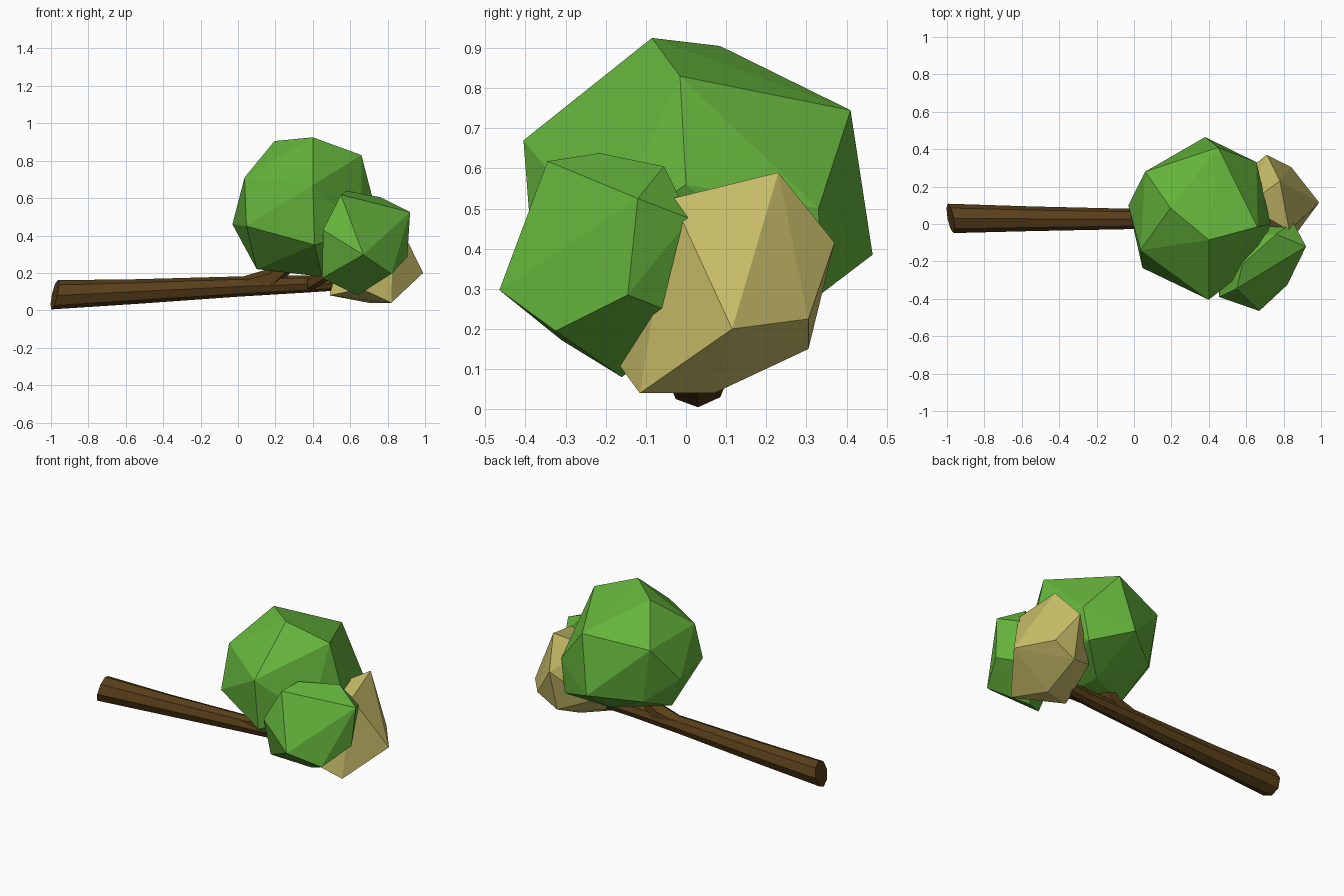
import bpy, bmesh, math
from mathutils import Vector


def material(name, rgb):
    m = bpy.data.materials.new(name)
    m.diffuse_color = (*rgb, 1)
    return m


def finish(name, bm, mat):
    bmesh.ops.recalc_face_normals(bm, faces=bm.faces)
    me = bpy.data.meshes.new(name)
    bm.to_mesh(me)
    bm.free()
    me.materials.append(mat)
    ob = bpy.data.objects.new(name, me)
    bpy.context.collection.objects.link(ob)


def clump(name, points, mat):
    """Faceted leaf clump: convex hull around a few corner points."""
    bm = bmesh.new()
    for p in points:
        bm.verts.new(p)
    bmesh.ops.convex_hull(bm, input=bm.verts)
    bmesh.ops.delete(bm, geom=[v for v in bm.verts if not v.link_faces], context='VERTS')
    finish(name, bm, mat)


def limb(name, rings, mat, sides=8):
    """Tapered flat-faced tube; each ring is (centre, radius, axis)."""
    bm = bmesh.new()
    loops = []
    for centre, r, axis in rings:
        n = Vector(axis).normalized()
        u = n.cross(Vector((0, 1, 0))).normalized()
        v = n.cross(u)
        loops.append([bm.verts.new(Vector(centre) + r * (math.cos(a) * u + math.sin(a) * v))
                      for a in (2 * math.pi * i / sides for i in range(sides))])
    for a, b in zip(loops, loops[1:]):
        for i in range(sides):
            j = (i + 1) % sides
            bm.faces.new((a[i], a[j], b[j], b[i]))
    bm.faces.new(loops[0])
    bm.faces.new(loops[-1])
    finish(name, bm, mat)


bark = material("bark", (0.10, 0.05, 0.01))
green = material("leaf_green", (0.13, 0.46, 0.045))
straw = material("leaf_straw", (0.58, 0.51, 0.14))

# Fallen trunk and its branches
limb("trunk", [((-0.98, 0.03, 0.083), 0.08, (1, 0.2, -0.22)),
               ((-0.55, 0.028, 0.10), 0.066, (1, 0, 0.03)),
               ((0.0, 0.027, 0.127), 0.054, (1, 0, 0.04)),
               ((0.35, 0.03, 0.14), 0.046, (1, 0, 0.02)),
               ((0.65, 0.05, 0.15), 0.036, (1, 0.1, 0.05))], bark)
limb("upper_branch", [((0.03, 0.027, 0.135), 0.045, (1, 0, 0.2)),
                      ((0.18, 0.027, 0.17), 0.055, (1, 0, 0.5)),
                      ((0.34, 0.03, 0.32), 0.04, (0.7, 0, 1))], bark, 6)
limb("side_branch", [((0.38, 0.02, 0.14), 0.04, (1, -0.3, 0.1)),
                     ((0.62, -0.18, 0.28), 0.03, (1, -0.8, 0.6))], bark, 6)

# Large green clump
clump("large_leaf_clump", [
    (0.40, -0.085, 0.925), (0.195, 0.085, 0.905), (0.66, -0.015, 0.83),
    (0.45, 0.41, 0.745), (0.40, -0.405, 0.67), (0.38, 0.465, 0.385),
    (0.035, -0.14, 0.71), (0.06, 0.28, 0.69), (-0.03, 0.10, 0.46),
    (0.045, -0.235, 0.45), (0.73, 0.0, 0.56), (0.655, 0.33, 0.50),
    (0.41, -0.38, 0.35), (0.10, 0.0, 0.22), (0.45, -0.13, 0.18),
    (0.42, 0.17, 0.19), (0.12, 0.27, 0.34), (0.62, 0.34, 0.29),
    (0.66, -0.20, 0.42)], green)

# Small green clump on the front side
clump("small_leaf_clump", [
    (0.55, -0.345, 0.618), (0.58, -0.215, 0.638), (0.92, -0.12, 0.525),
    (0.76, -0.055, 0.605), (0.67, -0.465, 0.297), (0.905, -0.145, 0.285),
    (0.82, -0.325, 0.195), (0.45, -0.31, 0.172), (0.64, -0.16, 0.08),
    (0.455, -0.39, 0.43), (0.85, 0.01, 0.475), (0.48, -0.06, 0.40),
    (0.78, 0.02, 0.22)], green)

# Straw-coloured clump at the tip
clump("straw_leaf_clump", [
    (0.78, 0.23, 0.59), (0.99, 0.115, 0.20), (0.71, 0.37, 0.415),
    (0.84, 0.305, 0.225), (0.70, 0.305, 0.15), (0.82, -0.115, 0.04),
    (0.70, 0.07, 0.04), (0.49, -0.02, 0.08), (0.66, -0.17, 0.115),
    (0.83, -0.035, 0.525), (0.52, 0.22, 0.22), (0.60, 0.10, 0.50)], straw)
